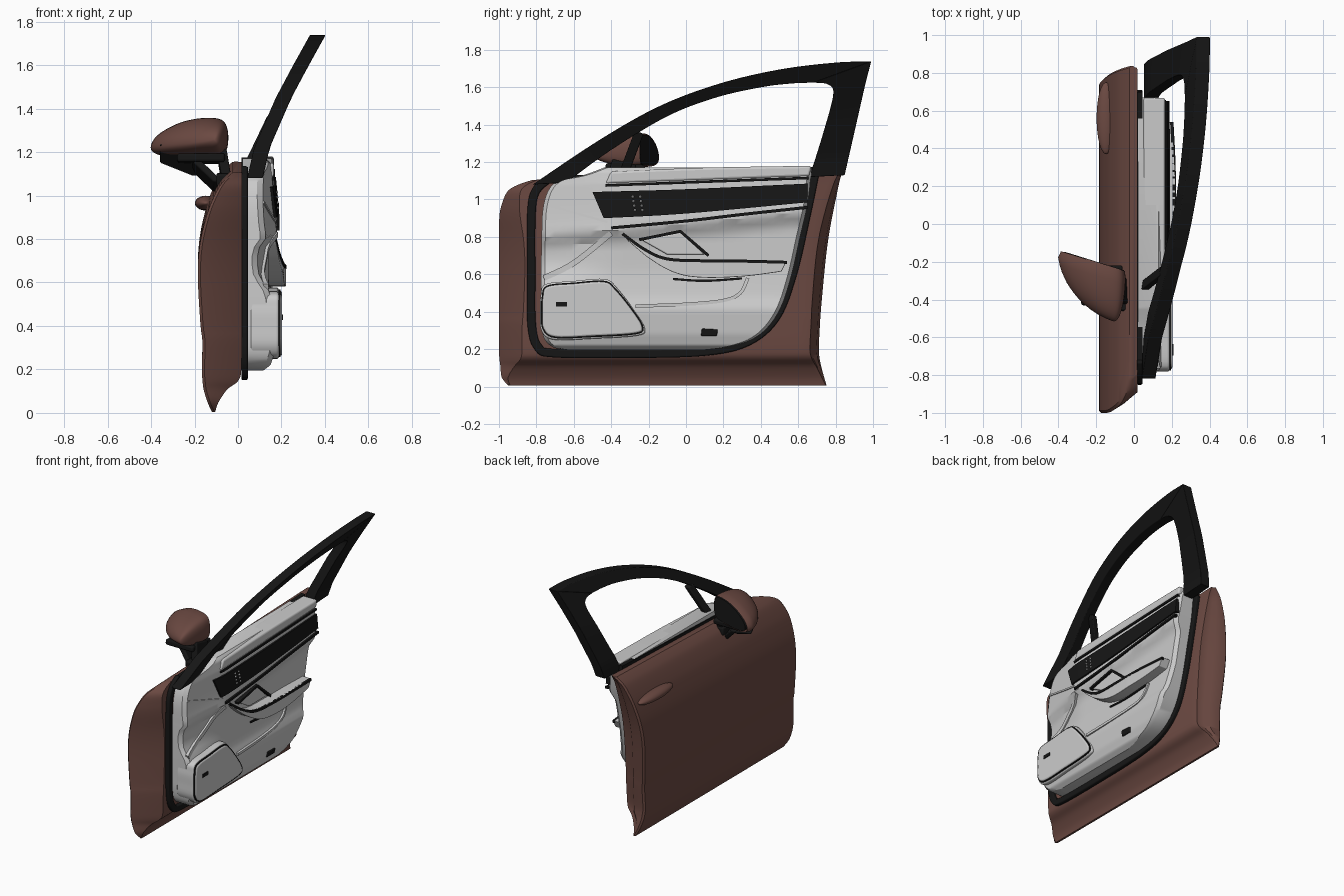
import bpy, bmesh, math
from mathutils import Vector

if "Cube" in bpy.data.objects:
    bpy.data.objects.remove(bpy.data.objects["Cube"])


def material(name, rgb):
    m = bpy.data.materials.new(name)
    m.diffuse_color = (*rgb, 1)
    m.use_nodes = True
    m.node_tree.nodes["Principled BSDF"].inputs["Base Color"].default_value = m.diffuse_color
    return m


BROWN = material("brown_paint", (0.15, 0.068, 0.055))
BLACK = material("black_trim", (0.008, 0.008, 0.008))


def lerp(table, t):
    if t <= table[0][0]:
        return table[0][1]
    for (a, va), (b, vb) in zip(table, table[1:]):
        if t <= b:
            return va + (vb - va) * (t - a) / (b - a)
    return table[-1][1]


def clamp(v):
    return max(0.0, min(1.0, v))


def curve(pts, n=6, closed=False):
    """Smooth curve through points of any dimension."""
    out, c = [], len(pts)
    for i in range(c if closed else c - 1):
        if closed:
            q = [pts[(i + k) % c] for k in (-1, 0, 1, 2)]
        else:
            q = [pts[min(max(i + k, 0), c - 1)] for k in (-1, 0, 1, 2)]
        for s in range(n):
            t = s / n
            out.append(tuple(0.5 * (2 * b + (e - a) * t + (2 * a - 5 * b + 4 * e - d) * t * t
                                    + (3 * b - a - 3 * e + d) * t ** 3) for a, b, e, d in zip(*q)))
    return out if closed else out + [tuple(pts[-1])]


def loft(name, rings, mat=None, closed=False, bevel=0, angle=35):
    bm = bmesh.new()
    vs = [[bm.verts.new(p) for p in r] for r in rings]
    k = len(rings[0])
    for a, b in zip(vs, vs[1:] + (vs[:1] if closed else [])):
        for i in range(k):
            bm.faces.new((a[i], a[(i + 1) % k], b[(i + 1) % k], b[i]))
    if not closed:
        bm.faces.new(vs[0])
        bm.faces.new(vs[-1][::-1])
    bmesh.ops.recalc_face_normals(bm, faces=bm.faces)
    me = bpy.data.meshes.new(name)
    bm.to_mesh(me)
    bm.free()
    ob = bpy.data.objects.new(name, me)
    bpy.context.collection.objects.link(ob)
    if mat:
        me.materials.append(mat)
    bpy.ops.object.select_all(action='DESELECT')
    bpy.context.view_layer.objects.active = ob
    ob.select_set(True)
    bpy.ops.object.shade_smooth_by_angle(angle=math.radians(angle))
    if bevel:
        b = ob.modifiers.new("bevel", 'BEVEL')
        b.width, b.segments, b.limit_method, b.angle_limit = bevel, 3, 'ANGLE', 0.7
    return ob


def sweep(name, path, w, d, mat=None, closed=False, bevel=0):
    """Rectangular section along a path; w across it in the side view, d in x."""
    rings, c = [], len(path)
    for i, (x, y, z) in enumerate(path):
        a, b = (path[i - 1], path[(i + 1) % c]) if closed else (path[max(i - 1, 0)], path[min(i + 1, c - 1)])
        n = Vector((a[2] - b[2], b[1] - a[1])).normalized() * w / 2
        rings.append([(x + s * d / 2, y + t * n.x, z + t * n.y) for s, t in ((-1, -1), (1, -1), (1, 1), (-1, 1))])
    return loft(name, rings, mat, closed, bevel)


def band(name, upper, lower, xf, mat=None, bevel=0, n=8):
    """Solid between two side-view curves; xf gives back and front x."""
    rings = []
    for a, b in zip(curve(upper, n), curve(lower, n)):
        xa, xb = xf(*a), xf(*b)
        rings.append([(xa[0], *a), (xa[1], *a), (xb[1], *b), (xb[0], *b)])
    return loft(name, rings, mat, bevel=bevel)


def plate(name, outline, xf, depth, mat=None, bevel=0):
    front = [(xf(y, z), y, z) for y, z in outline]
    return loft(name, [[(x - depth, y, z) for x, y, z in front], front], mat, bevel=bevel)


# Painted door shell: rows of z, outer x, inner x, front y, rear y
rows = [(0.005, -.12, -.105, -.95, .752), (.05, -.14, -.09, -.985, .738), (.11, -.158, -.05, -.992, .722),
        (.15, -.163, 0, -.997, .714), (.2, -.166, .015, -1, .71), (.34, -.164, .018, -1, .717),
        (.42, -.173, .018, -1, .723), (.65, -.185, .018, -1, .745), (.8, -.175, .018, -1, .765),
        (.93, -.145, .018, -.998, .79), (1.0, -.12, .018, -.985, .805), (1.07, -.085, .018, -.955, .82),
        (1.105, -.055, .018, -.9, .83), (1.13, -.025, .018, -.82, .838)]
rings = []
for z, xo, xi, f, r in curve(rows, 4):
    k, mid = (xi - xo) / 0.19, (xo + xi) / 2
    ring = [(xi, f + .13 * k), (mid, f + .05 * k), (xo + .012, f)]
    ring += [(xo, f + .012 + (r - f - .024) * i / 16) for i in range(17)]
    ring += [(xo + .012, r), (mid, r - .012 * k), (mid + .03 * k, r - .04 * k), (xi - .01 * k, r - .05 * k), (xi, r - .1 * k)]
    rings.append([(x, y, z * (1 + .027 * y)) for x, y in ring])
loft("door_shell", rings, BROWN)

# Outside handle
bpy.ops.mesh.primitive_uv_sphere_add(segments=32, ring_count=16, location=(-.148, .56, .965))
handle = bpy.context.object
handle.name = "outside_handle"
handle.scale = (.05, .19, .034)
handle.data.materials.append(BROWN)
bpy.ops.object.shade_smooth_by_angle(angle=0.6)

# Window frame: roof rail, rear pillar, quarter window post
lean = [(1.08, .078), (1.22, .11), (1.45, .21), (1.6, .29), (1.74, .368)]


def frame_x(y, z):
    c = lerp(lean, z)
    return c - .036, c + .036


band("roof_rail", [(-.82, 1.08), (-.46, 1.32), (-.14, 1.5), (.18, 1.62), (.5, 1.695), (.8, 1.732), (.99, 1.738)],
     [(-.64, 1.09), (-.4, 1.265), (-.1, 1.445), (.16, 1.545), (.4, 1.6), (.56, 1.62), (.68, 1.625)], frame_x, BLACK, .012)
band("rear_pillar", [(.99, 1.738), (.975, 1.68), (.955, 1.6), (.905, 1.38), (.848, 1.13)],
     [(.68, 1.625), (.76, 1.615), (.787, 1.56), (.735, 1.36), (.66, 1.12)], frame_x, BLACK, .012)
sweep("quarter_window_post", [(.04, -.34, 1.12), (.155, -.25, 1.36)], .05, .04, BLACK, bevel=.006)
sweep("belt_seal", [(.03, -.72, 1.105), (.03, .7, 1.155)], .04, .03, BLACK)
sweep("perimeter_seal", curve([(.03, -.72, 1.12), (.03, -.8, 1.05), (.03, -.826, .93), (.03, -.828, .6), (.03, -.825, .33),
                               (.03, -.79, .21), (.03, -.7, .178), (.03, -.3, .175), (.03, .1, .187), (.03, .33, .24),
                               (.03, .48, .37), (.03, .57, .6), (.03, .64, .9), (.03, .69, 1.14)]), .045, .03, BLACK, bevel=.008)

# Inner trim panel, shaped by a height profile
profile = [(.19, .11), (.22, .15), (.28, .17), (.42, .185), (.47, .16), (.62, .14), (.8, .14), (.87, .18),
           (.95, .17), (1.1, .16), (1.15, .15), (1.18, .12)]


def surf(y, z, h=0.0):
    w = clamp((z - .55) / .3) * clamp((1.15 - z) / .2)
    dip = .05 * clamp((-.4 - y) / .35) * clamp((z - .55) / .1)
    return lerp(profile, z - .1 * y * w) - dip + h


rows = [(.195, -.64, .1), (.21, -.71, .22), (.25, -.755, .35), (.32, -.772, .44), (.43, -.775, .51), (.6, -.775, .565),
        (.8, -.772, .61), (.95, -.765, .645), (1.05, -.735, .66), (1.1, -.68, .665), (1.13, -.55, .67), (1.17, -.44, .67)]
rings = []
for z, f, r in curve(rows, 5):
    ys = [f + .02 + (r - f - .04) * i / 28 for i in range(29)]
    ring = [(.02, f), (surf(f, z) - .025, f)] + [(surf(y, z), y) for y in ys] + [(surf(r, z) - .025, r), (.02, r)]
    rings.append([(x, y, z) for x, y in ring])
loft("inner_trim_panel", rings, angle=30)


def strip(name, pts, w=.014, h=.012, mat=BLACK, closed=False, smooth=True, x=None):
    p = curve(pts, 6, closed) if smooth else pts
    return sweep(name, [(surf(y, z) if x is None else x, y, z) for y, z in p], w, 2 * h, mat, closed)


# Upper ledge, dark decor panel and trim lines
band("window_ledge", [(-.4, 1.15), (.1, 1.17), (.67, 1.18)], [(-.43, 1.085), (.1, 1.105), (.66, 1.125)],
     lambda y, z: (.05, .165), None, .012)
strip("ledge_line", [(-.43, 1.075), (.1, 1.095), (.655, 1.115)], h=.01)
band("decor_panel", [(-.5, 1.04), (0, 1.055), (.65, 1.085)], [(-.44, .9), (0, .925), (.65, .985)],
     lambda y, z: (.06, surf(y, z, .012)), BLACK)
strip("lower_decor_line", [(-.4, .848), (0, .885), (.3, .92), (.65, .958)], .016)
for i in range(8):
    y, z = -.285 + .04 * (i % 2) + .004 * (i // 2), 1.015 - .024 * (i // 2)
    bpy.ops.mesh.primitive_ico_sphere_add(subdivisions=2, radius=.007, location=(surf(y, z, .013), y, z))
    bpy.context.object.name = "seat_button"
strip("lower_fold", [(-.76, .58), (-.6, .66), (-.4, .82)], .03, .012, None)
strip("upper_fold", [(-.74, .97), (-.6, .93), (-.42, .88)], .012, .006, None)

# Armrest with edge lines
arm_top = [(-.34, .825), (-.22, .74), (-.1, .69), (.1, .68), (.32, .678), (.54, .672)]
band("armrest", arm_top, [(-.31, .78), (-.19, .68), (-.05, .605), (.1, .582), (.32, .59), (.51, .615)],
     lambda y, z: (.06, lerp([(-.34, .17), (-.1, .21), (.2, .222), (.54, .205)], y)), None, .02)
sweep("armrest_line", curve([(lerp([(-.34, .165), (-.1, .205), (.2, .217), (.54, .2)], y), y, z - .008) for y, z in arm_top]),
      .016, .018, BLACK)
strip("armrest_under_line", [(-.07, .575), (.1, .565), (.3, .578)], .012, .008)

# Inside opener
plate("inside_opener", [(-.24, .785), (-.03, .825), (.1, .705), (-.1, .705)], lambda y, z: .165, .06, None, .008)
strip("opener_edge", [(-.25, .785), (-.03, .83), (.12, .7)], .016, .015, smooth=False, x=.165)

# Lower pocket seam and lamp
strip("pocket_seam", [(-.27, .43), (0, .44), (.2, .46), (.29, .5), (.33, .58)], .018, .012, None)
plate("door_lamp", [(.08, .27), (.165, .27), (.17, .305), (.085, .31)], lambda y, z: surf(y, z, .01), .03, BLACK, .006)

# Speaker housing
speaker = [(-.765, .48), (-.74, .535), (-.6, .55), (-.44, .56), (-.38, .52), (-.29, .41), (-.235, .32), (-.27, .285),
           (-.5, .27), (-.7, .265), (-.762, .31), (-.768, .4)]
cy, cz = -.53, .41
plate("speaker_surround", curve([(cy + (y - cy) * 1.05, cz + (z - cz) * 1.1) for y, z in speaker], 5, True)[:],
      lambda y, z: .188, .13, None, .01)
plate("speaker_cover", curve(speaker, 5, True), lambda y, z: .203, .08, None, .01)
strip("speaker_outline", speaker, .012, .006, closed=True, x=.19)
plate("speaker_plaque", [(-.695, .428), (-.635, .428), (-.635, .452), (-.695, .452)], lambda y, z: .208, .02, BLACK)

# Side mirror: domed housing, glass, forked arm
oval = curve([(-.402, 1.21), (-.375, 1.275), (-.27, 1.335), (-.15, 1.358), (-.065, 1.342), (-.044, 1.26),
              (-.07, 1.185), (-.18, 1.172), (-.33, 1.178)], 5, True)


def mirror_ring(s, depth):
    out = []
    for x, z in oval:
        x, z = -.11 + (x + .11) * s, 1.255 + (z - 1.255) * s
        out.append((x, -.14 - .31 * (x + .4) - depth, z))
    return out


loft("mirror_housing", [mirror_ring(.9, .02), mirror_ring(.94, 0)]
     + [mirror_ring(math.cos(a), .285 * math.sin(a)) for a in [i * math.pi / 2 / 12.2 for i in range(1, 13)]], BROWN, angle=50)
loft("mirror_glass", [mirror_ring(.88, .03), mirror_ring(.88, -.003)], BLACK)
for p, q in (((-.34, -.27, 1.195), (-.19, -.33, 1.135)), ((-.19, -.33, 1.135), (-.09, -.37, 1.04)),
             ((-.075, -.33, 1.2), (-.05, -.37, 1.05))):
    sweep("mirror_arm", [p, q], .13, .045, BLACK, bevel=.008)
sweep("mirror_underside", [(-.17, -.43, 1.175), (-.17, -.22, 1.165)], .04, .22, BLACK, bevel=.012)
sweep("mirror_foot", [(-.06, -.46, 1.07), (-.06, -.28, 1.075)], .06, .08, BLACK, bevel=.012)
